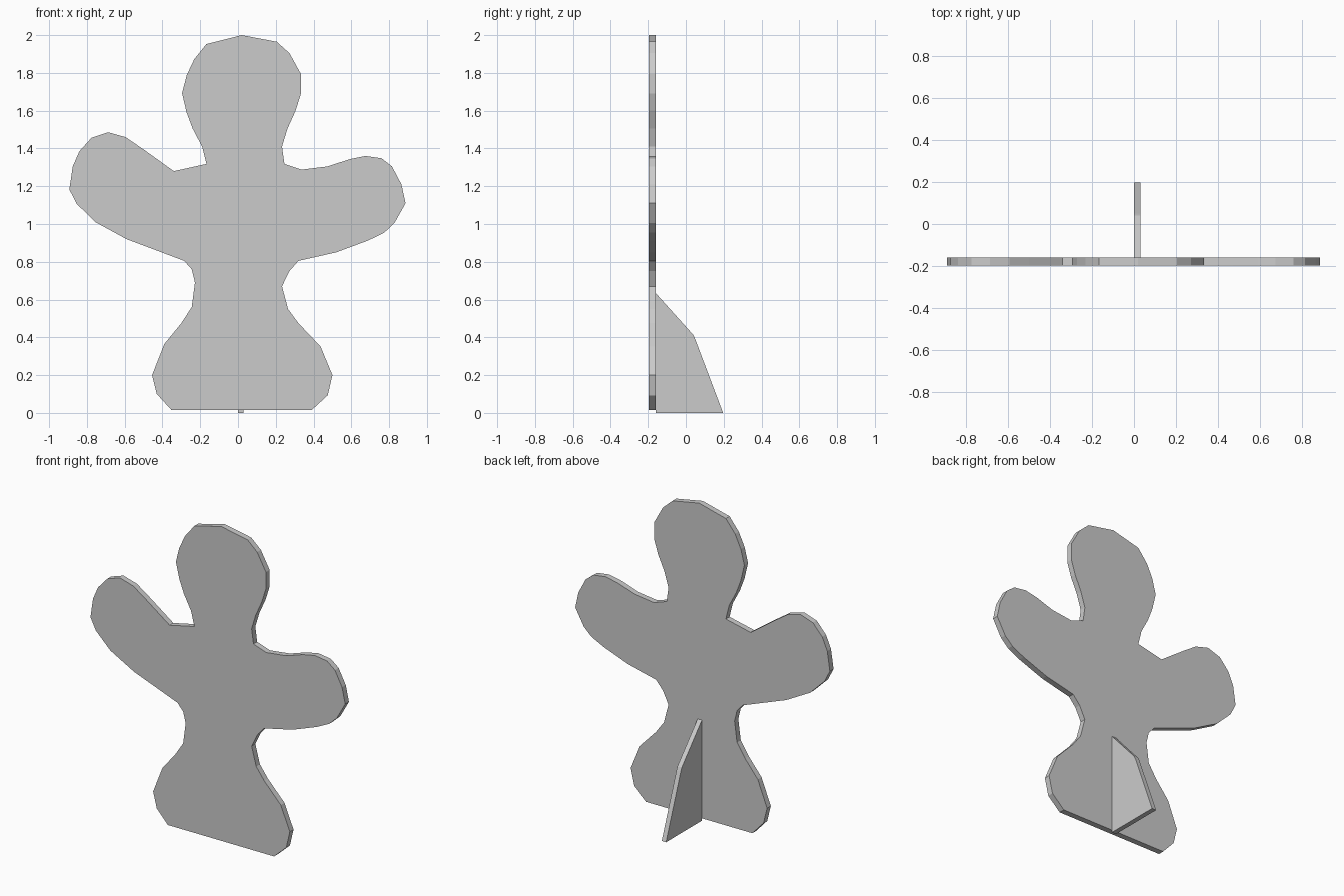
import bpy
import bmesh
from mathutils import Vector


def extruded(name, points, direction):
    """Fill a flat outline and extrude it into a solid slab."""
    bm = bmesh.new()
    face = bm.faces.new([bm.verts.new(p) for p in points])
    new = bmesh.ops.extrude_face_region(bm, geom=[face], use_keep_orig=True)["geom"]
    verts = [g for g in new if isinstance(g, bmesh.types.BMVert)]
    bmesh.ops.translate(bm, verts=verts, vec=Vector(direction))
    bmesh.ops.recalc_face_normals(bm, faces=bm.faces[:])
    mesh = bpy.data.meshes.new(name)
    bm.to_mesh(mesh)
    bm.free()
    obj = bpy.data.objects.new(name, mesh)
    bpy.context.collection.objects.link(obj)
    return obj


# Outline of the front panel (x, z), clockwise from the bottom left
left_base = [(-.352, .015), (-.43, .10), (-.455, .20), (-.39, .365), (-.30, .475),
             (-.245, .56), (-.228, .69), (-.245, .76), (-.285, .805)]
left_arm = [(-.59, .92), (-.755, 1.01), (-.855, 1.108), (-.893, 1.183), (-.875, 1.305),
            (-.84, 1.385), (-.775, 1.457), (-.688, 1.486), (-.595, 1.46), (-.50, 1.395),
            (-.34, 1.28)]
head = [(-.167, 1.318), (-.19, 1.41), (-.24, 1.505), (-.272, 1.59), (-.296, 1.692),
        (-.272, 1.787), (-.232, 1.872), (-.167, 1.953), (.02, 2.0), (.205, 1.965),
        (.272, 1.905), (.333, 1.795), (.333, 1.69), (.305, 1.60), (.262, 1.505),
        (.233, 1.41), (.246, 1.318)]
right_arm = [(.336, 1.288), (.475, 1.305), (.59, 1.343), (.675, 1.36), (.76, 1.348),
             (.815, 1.305), (.865, 1.21), (.887, 1.11), (.828, 1.005), (.775, .955),
             (.69, .913), (.52, .85), (.32, .805)]
right_base = [(.272, .75), (.233, .67), (.265, .55), (.32, .475), (.437, .352),
              (.50, .20), (.475, .093), (.39, .015)]

# Flat standing panel
outline = left_base + left_arm + head + right_arm + right_base
extruded("front_panel", [(x, -.197, z) for x, z in outline], (0, .037, 0))

# Support fin behind the panel (y, z)
fin = [(-.16, 0), (.197, 0), (.05, .39), (.04, .412), (.02, .435), (-.16, .635)]
extruded("support_fin", [(0, y, z) for y, z in fin], (.03, 0, 0))
